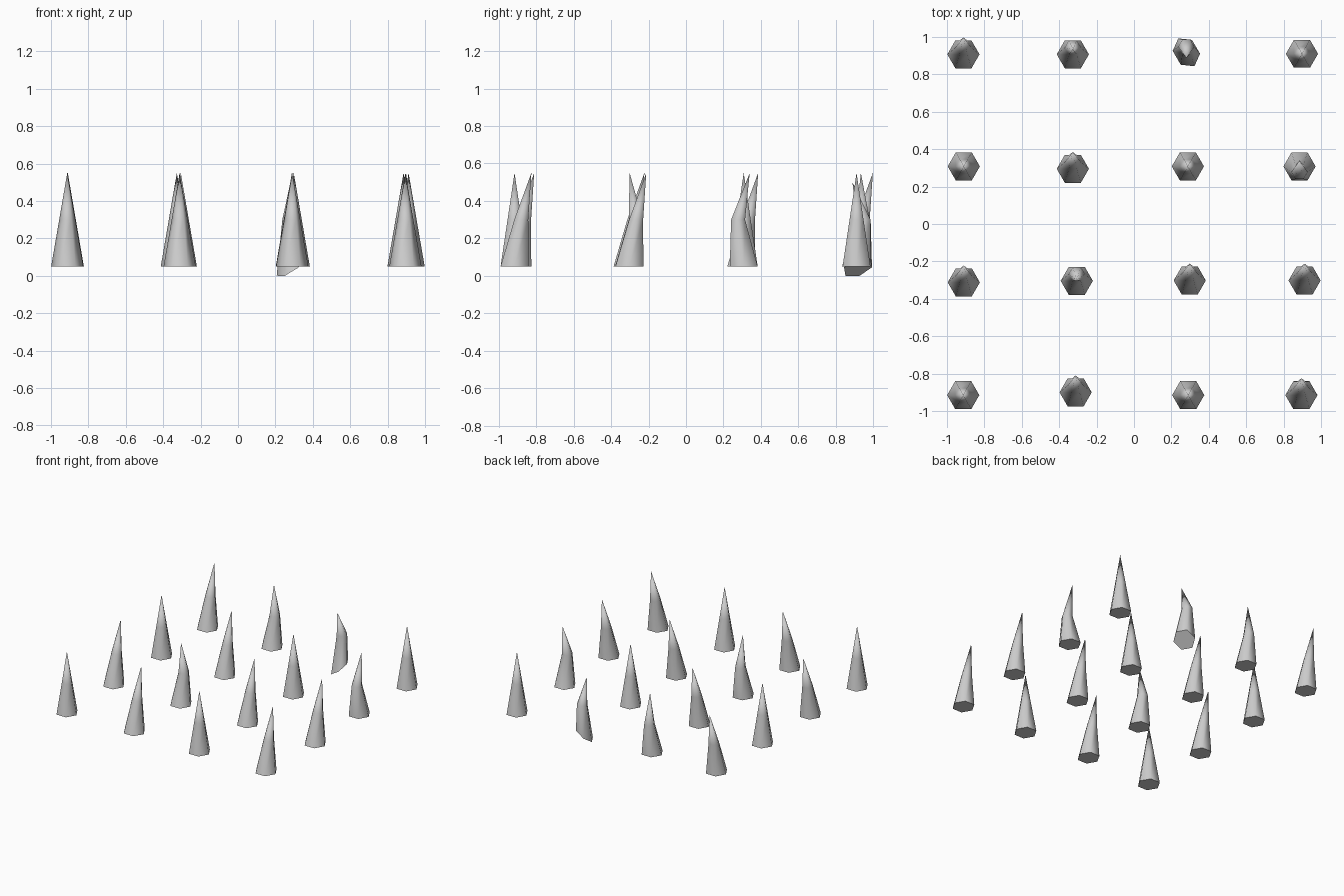
import bpy, bmesh
from math import cos, sin, pi
from mathutils import Vector, Matrix

if "Cube" in bpy.data.objects:
    bpy.data.objects.remove(bpy.data.objects["Cube"])

R, Z0, HALF = 0.086, 0.05, 0.25


def spike(name, x, y, mid_dy=0.0, tip_dy=0.0, base_matrix=None, tip_z=0.55):
    """Six-sided spike: base ring, half-width middle ring, pointed tip."""
    bm = bmesh.new()
    circle = [Vector((cos(i * pi / 3), sin(i * pi / 3), 0)) for i in range(6)]
    tilt = base_matrix or Matrix.Identity(3)
    base = [bm.verts.new(Vector((x, y, Z0 if base_matrix is None else 0.045)) + tilt @ (c * R))
            for c in circle]
    mid = [bm.verts.new(Vector((x, y + mid_dy, Z0 + HALF)) + c * R / 2) for c in circle]
    tip = bm.verts.new((x, y + tip_dy, tip_z))
    for i in range(6):
        j = (i + 1) % 6
        bm.faces.new((base[i], base[j], mid[j], mid[i])).smooth = True
        bm.faces.new((mid[i], mid[j], tip)).smooth = True
    cap = bm.faces.new(base[::-1])
    for e in cap.edges:
        e.smooth = False
    me = bpy.data.meshes.new(name)
    bm.to_mesh(me)
    bm.free()
    ob = bpy.data.objects.new(name, me)
    bpy.context.collection.objects.link(ob)


# Upright spikes
for i, (x, y) in enumerate([(-.913, -.915), (.29, -.915), (-.91, .308),
                            (.288, .308), (.898, .91)]):
    spike(f"straight_spike_{i}", x, y)

# Spikes bent backwards
for i, (x, y) in enumerate([(-.312, -.9), (.895, -.915), (-.91, -.312), (.298, -.302),
                            (.912, -.302), (-.327, .295), (-.912, .907)]):
    spike(f"bent_spike_{i}", x, y, 0.036, 0.09)

# Crooked spikes with individual bends
spike("crooked_spike_0", -.306, -.304, 0.036, 0.003)
spike("crooked_spike_1", -.327, .907, 0.036, 0.026)
spike("crooked_spike_2", .885, .308, -0.03, 0.032)

# Spike with a tilted foot reaching the ground
lean = Vector((-0.52, -0.31, 0.8)).normalized()
tilt = Vector((0, 0, 1)).rotation_difference(lean).to_matrix()
spike("tilted_spike", .28, .918, 0.03, -0.03, tilt, 0.5)
